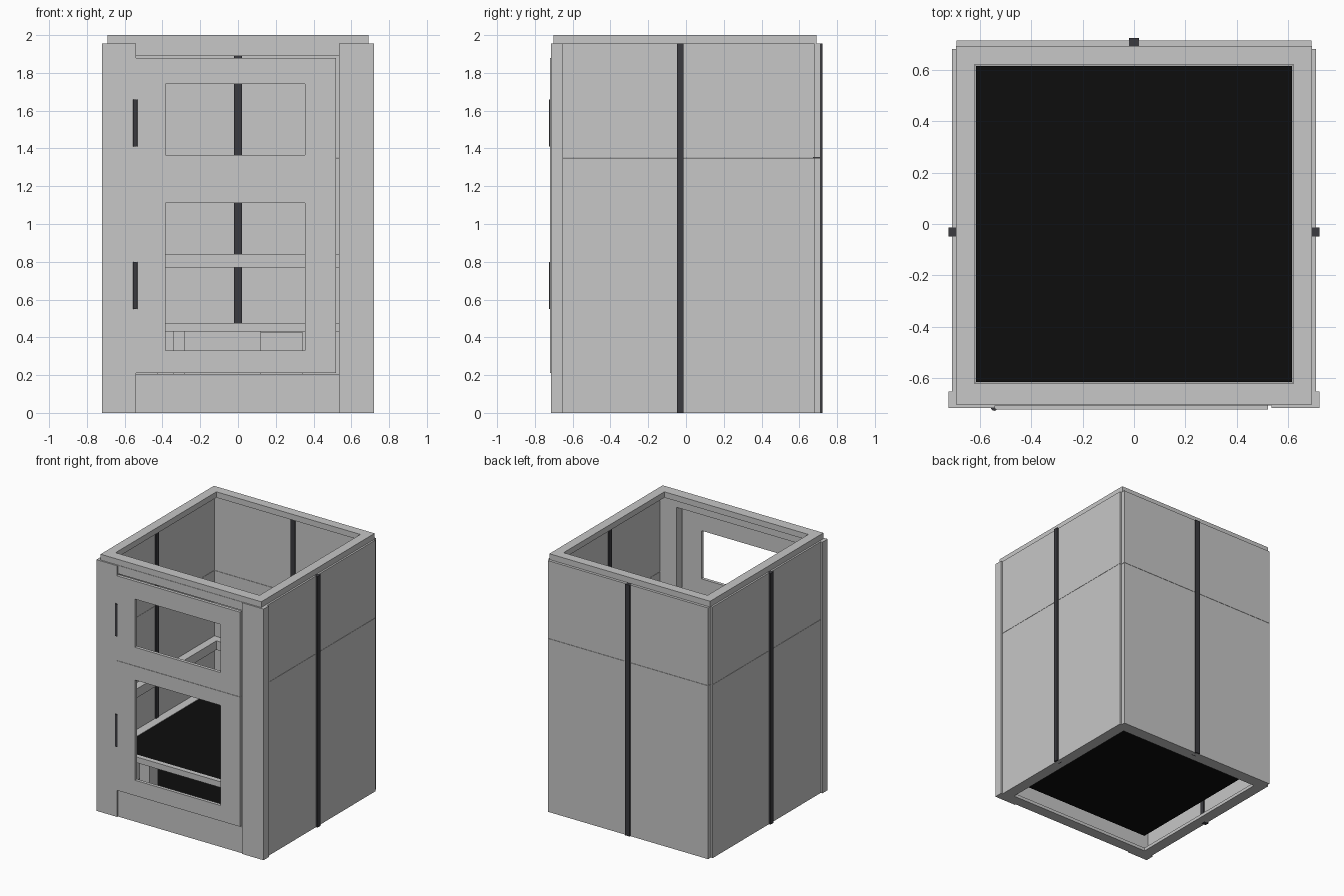
import bpy, bmesh
from mathutils import Matrix, Vector

if "Cube" in bpy.data.objects:
    bpy.data.objects.remove(bpy.data.objects["Cube"])


def material(name, rgb):
    m = bpy.data.materials.new(name)
    m.diffuse_color = (*rgb, 1)
    m.use_nodes = True
    m.node_tree.nodes["Principled BSDF"].inputs["Base Color"].default_value = m.diffuse_color
    return m


GREY = material("panel grey", (0.57, 0.57, 0.57))
DARK = material("dark trim", (0.043, 0.043, 0.05))
BLACK = material("bed black", (0.004, 0.004, 0.004))


def finish(name, bm, mat):
    me = bpy.data.meshes.new(name)
    bm.to_mesh(me)
    bm.free()
    me.materials.append(mat)
    ob = bpy.data.objects.new(name, me)
    bpy.context.collection.objects.link(ob)
    return ob


def boxes(name, mat, *parts):
    """One object from boxes given as (x0, x1, y0, y1, z0, z1)."""
    bm = bmesh.new()
    for x0, x1, y0, y1, z0, z1 in parts:
        c = Vector(((x0 + x1) / 2, (y0 + y1) / 2, (z0 + z1) / 2))
        s = Matrix.Diagonal((x1 - x0, y1 - y0, z1 - z0, 1))
        bmesh.ops.create_cube(bm, size=1, matrix=Matrix.Translation(c) @ s)
    return finish(name, bm, mat)


def ring(name, mat, x, y0, y1, inner, z0, z1):
    """Rectangular frame with a square opening."""
    return boxes(name, mat,
                 (-x, x, y0, -inner, z0, z1), (-x, x, inner, y1, z0, z1),
                 (-x, -inner, -inner, inner, z0, z1),
                 (inner, x, -inner, inner, z0, z1))


TOP, SEAM, GAP = 1.955, 1.35, 0.001

# Side and back walls, each in a lower and an upper panel
for label, z0, z1 in (("lower", 0, SEAM - GAP), ("upper", SEAM + GAP, TOP)):
    for side, s in (("left", -1), ("right", 1)):
        a, b = sorted((s * 0.68, s * 0.706))
        boxes(f"{side}_wall_{label}", GREY, (a, b, -0.65, 0.68, z0, z1))
    boxes(f"back_wall_{label}", GREY, (-0.69, 0.69, 0.68, 0.713, z0, z1))

# Dark joining strips running through the walls
boxes("left_strip", DARK, (-0.72, -0.672, -0.048, -0.013, 0, TOP))
boxes("right_strip", DARK, (0.672, 0.72, -0.048, -0.013, 0, TOP))
boxes("back_strip", DARK, (-0.02, 0.02, 0.672, 0.722, 0, TOP))

# Front pillars, lintel and sill
boxes("left_pillar", GREY, (-0.72, -0.54, -0.714, -0.65, 0, TOP))
boxes("right_pillar", GREY, (0.535, 0.72, -0.714, -0.65, 0, TOP))
boxes("lintel", GREY, (-0.54, 0.535, -0.705, -0.65, 1.89, TOP))
boxes("sill", GREY, (-0.54, 0.535, -0.705, -0.65, 0, 0.205))

# Door leaves with window openings
L, R, WL, WR, D0, D1 = -0.54, 0.52, -0.385, 0.355, -0.72, -0.695
for label, z0, w0, w1, z1 in (("lower", 0.21, 0.33, 1.11, 1.22 - GAP),
                              ("upper", 1.22 + GAP, 1.365, 1.74, 1.88)):
    boxes(f"door_{label}", GREY,
          (L, WL, D0, D1, z0, z1), (WR, R, D0, D1, z0, z1),
          (WL, WR, D0, D1, z0, w0), (WL, WR, D0, D1, w1, z1))

# Round door handles
for label, z in (("lower", 0.675), ("upper", 1.535)):
    bm = bmesh.new()
    bmesh.ops.create_cone(bm, cap_ends=True, segments=16, radius1=0.0125,
                          radius2=0.0125, depth=0.25,
                          matrix=Matrix.Translation((-0.543, -0.713, z)))
    finish(f"handle_{label}", bm, DARK)

# Top rim and bottom frame
ring("top_rim", GREY, 0.692, -0.702, 0.692, 0.62, TOP, 2.0)
ring("bottom_frame", GREY, 0.68, -0.65, 0.68, 0.62, 0.0, 0.025)

# Middle ledge on the back and side walls
boxes("middle_ledge", GREY,
      (-0.68, 0.68, 0.62, 0.68, 0.77, 0.84),
      (-0.68, -0.62, -0.65, 0.62, 0.77, 0.84),
      (0.62, 0.68, -0.65, 0.62, 0.77, 0.84))

# Bed with its grey frame, and the base plate
ring("bed_frame", GREY, 0.68, -0.65, 0.68, 0.615, 0.43, 0.475)
boxes("bed_plate", BLACK, (-0.613, 0.613, -0.613, 0.613, 0.435, 0.473))
boxes("base_plate", BLACK, (-0.613, 0.613, -0.613, 0.613, 0.12, 0.135))

# Equipment boxes between base plate and bed
boxes("front_box", GREY, (-0.43, -0.34, -0.6, -0.5, 0.135, 0.43))
boxes("supply_box", GREY, (0.12, 0.345, -0.15, 0.4, 0.135, 0.425))
boxes("rear_boxes", GREY, (-0.285, -0.001, 0.3, 0.6, 0.135, 0.43),
      (0.001, 0.12, 0.3, 0.6, 0.135, 0.43))
